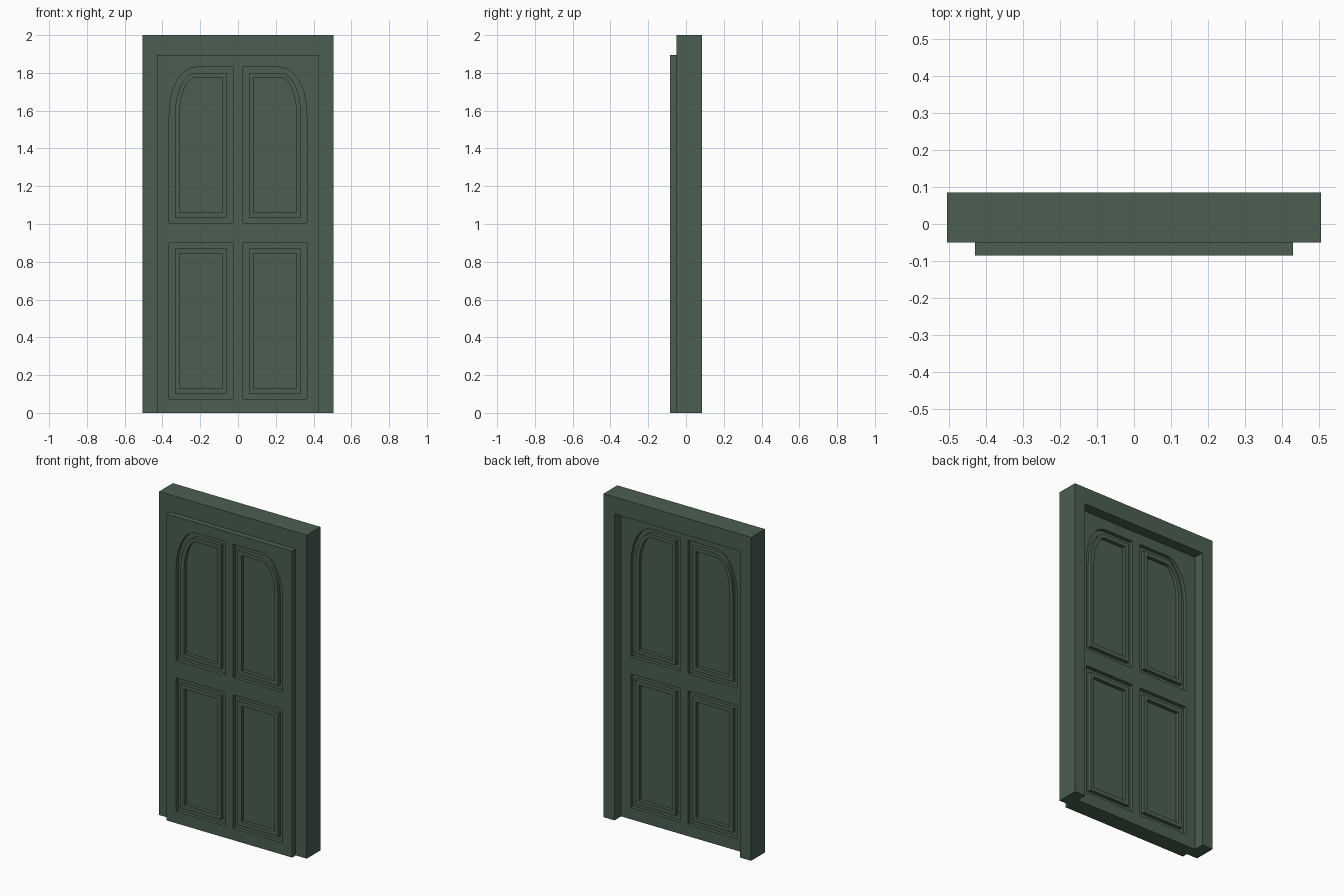
import bpy, bmesh, math

if "Cube" in bpy.data.objects:
    bpy.data.objects.remove(bpy.data.objects["Cube"])

green = bpy.data.materials.new("dark green paint")
green.diffuse_color = (0.069, 0.114, 0.083, 1)
green.use_nodes = True
green.node_tree.nodes["Principled BSDF"].inputs["Base Color"].default_value = green.diffuse_color

FRONT, BACK, DEPTH = -0.085, 0.02, 0.022   # door faces and groove depth


def finish(bm, name):
    bmesh.ops.recalc_face_normals(bm, faces=bm.faces)
    me = bpy.data.meshes.new(name)
    bm.to_mesh(me)
    bm.free()
    me.materials.append(green)
    ob = bpy.data.objects.new(name, me)
    bpy.context.collection.objects.link(ob)
    return ob


def prism(bm, pts, y0, y1):
    """Extrude an x-z outline between two depths."""
    a = [bm.verts.new((x, y0, z)) for x, z in pts]
    b = [bm.verts.new((x, y1, z)) for x, z in pts]
    bm.faces.new(a)
    bm.faces.new(b)
    n = len(pts)
    for i in range(n):
        j = (i + 1) % n
        bm.faces.new((a[i], a[j], b[j], b[i]))


def ring(bm, outer, inner, y0, y1):
    """Closed flat-sided moulding between two outlines."""
    n = len(outer)
    loops = [[bm.verts.new((x, y, z)) for x, z in pts]
             for pts, y in ((outer, y0), (outer, y1), (inner, y1), (inner, y0))]
    for k in range(4):
        p, q = loops[k], loops[(k + 1) % 4]
        for i in range(n):
            j = (i + 1) % n
            bm.faces.new((p[i], p[j], q[j], q[i]))


def outline(side, arched, off):
    """Panel outline inset by off; upper panels have an arched outer corner."""
    x0, x1 = 0.027 + off, 0.364 - off
    z0, z1 = (1.005 + off, 1.83 - off) if arched else (0.073 + off, 0.899 - off)
    pts = [(x0, z1), (x0, z0), (x1, z0)]
    if arched:
        rx, rz = 0.14 - off, 0.25 - off
        for i in range(11):
            t = math.pi / 2 * i / 10
            pts.append((x1 - rx + rx * math.cos(t), z1 - rz + rz * math.sin(t)))
    else:
        pts.append((x1, z1))
    return [(side * x, z) for x, z in pts]


# frame: two jambs and a head in one outline
bm = bmesh.new()
W, w, top = 0.505, 0.43, 1.895
prism(bm, [(-W, 0), (-W, 2), (W, 2), (W, 0), (w, 0), (w, top), (-w, top), (-w, 0)],
      -0.05, 0.085)
finish(bm, "door_frame")

# door slab
bm = bmesh.new()
prism(bm, [(-w, 0), (w, 0), (w, top), (-w, top)], FRONT, BACK)
door = finish(bm, "door_leaf")

# panel pockets on both faces, with a raised moulding inside each
cut, mould = bmesh.new(), bmesh.new()
for side in (-1, 1):
    for arched in (False, True):
        for face, d in ((FRONT, 1), (BACK, -1)):
            prism(cut, outline(side, arched, 0), face - d * 0.02, face + d * DEPTH)
            ring(mould, outline(side, arched, 0.03), outline(side, arched, 0.055),
                 face, face + d * (DEPTH + 0.002))
cutter = finish(cut, "panel_cutter")
cutter.hide_render = True
cutter.hide_viewport = True
cutter.display_type = 'WIRE'
finish(mould, "panel_mouldings")

mod = door.modifiers.new("panels", 'BOOLEAN')
mod.operation = 'DIFFERENCE'
mod.solver = 'EXACT'
mod.object = cutter
